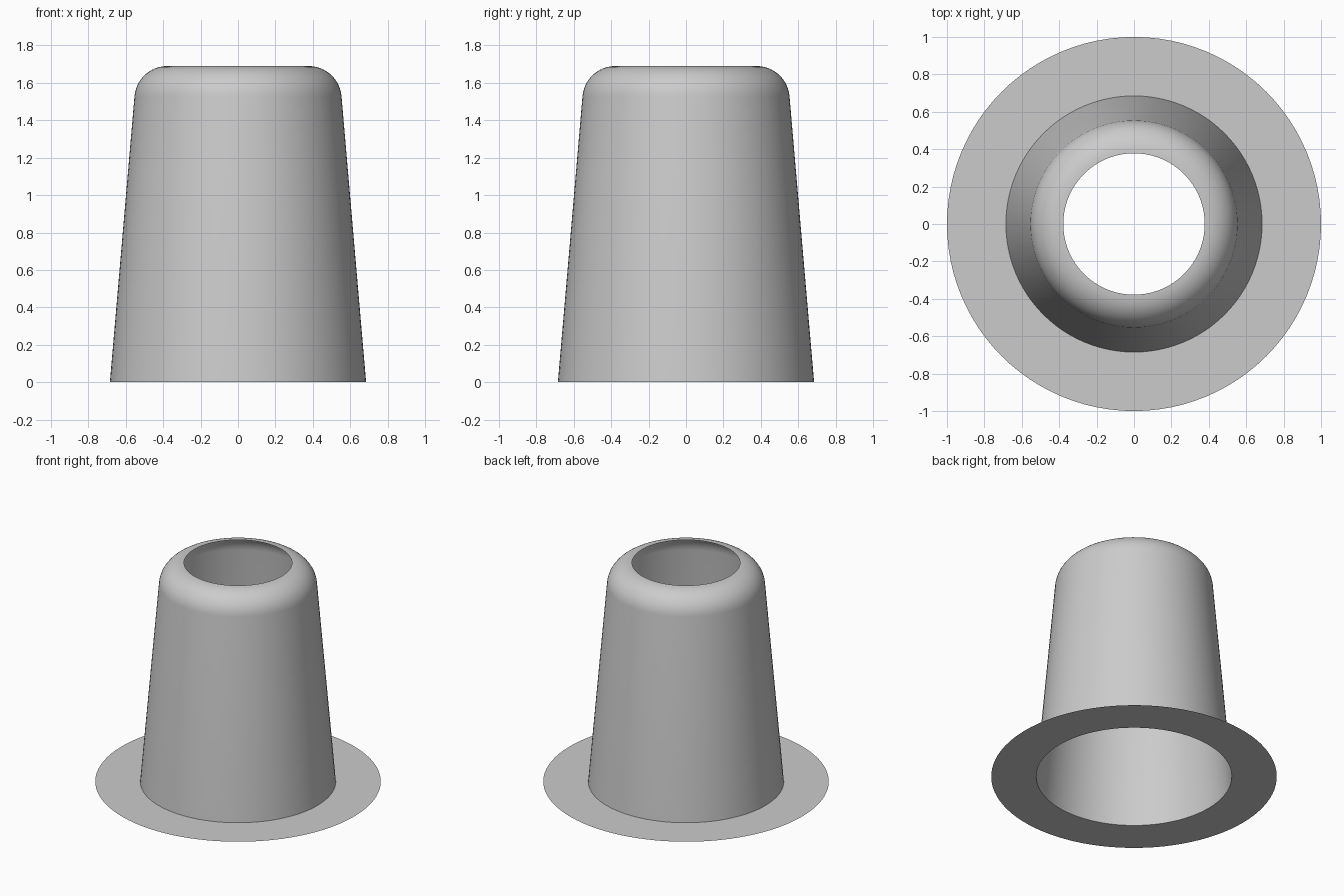
import bpy
import bmesh
import math

SEGMENTS = 96

cube = bpy.data.objects.get("Cube")
if cube:
    bpy.data.objects.remove(cube, do_unlink=True)

# Plain grey material
grey = bpy.data.materials.new("plain_grey")
grey.use_nodes = True
colour = (0.6, 0.6, 0.6, 1)
grey.diffuse_color = colour
grey.node_tree.nodes["Principled BSDF"].inputs["Base Color"].default_value = colour


def revolve(name, profile):
    """Turn an open (radius, height) profile around z into a thin shell."""
    bm = bmesh.new()
    rings = []
    for r, z in profile:
        angles = [math.tau * i / SEGMENTS for i in range(SEGMENTS)]
        rings.append([bm.verts.new((r * math.cos(a), r * math.sin(a), z)) for a in angles])
    for low, high in zip(rings, rings[1:]):
        for i in range(SEGMENTS):
            j = (i + 1) % SEGMENTS
            bm.faces.new((low[i], low[j], high[j], high[i]))
    mesh = bpy.data.meshes.new(name)
    bm.to_mesh(mesh)
    bm.free()
    mesh.materials.append(grey)
    obj = bpy.data.objects.new(name, mesh)
    bpy.context.collection.objects.link(obj)
    bpy.ops.object.select_all(action="DESELECT")
    obj.select_set(True)
    bpy.context.view_layer.objects.active = obj
    bpy.ops.object.shade_smooth_by_angle(angle=math.radians(30))
    return obj


base_radius, hole_radius, height = 0.685, 0.378, 1.69
fillet, draft = 0.176, math.radians(4.9)

# Flat ring at the foot
revolve("base_flange", [(1, 0), (base_radius, 0)])

# Tapered wall, rounded over into the open top
steps = 12
shoulder = []
for k in range(steps + 1):
    a = draft + (math.pi / 2 - draft) * k / steps
    shoulder.append((hole_radius + fillet * math.cos(a),
                     height - fillet + fillet * math.sin(a)))
revolve("tapered_sleeve", [(base_radius, 0)] + shoulder)
